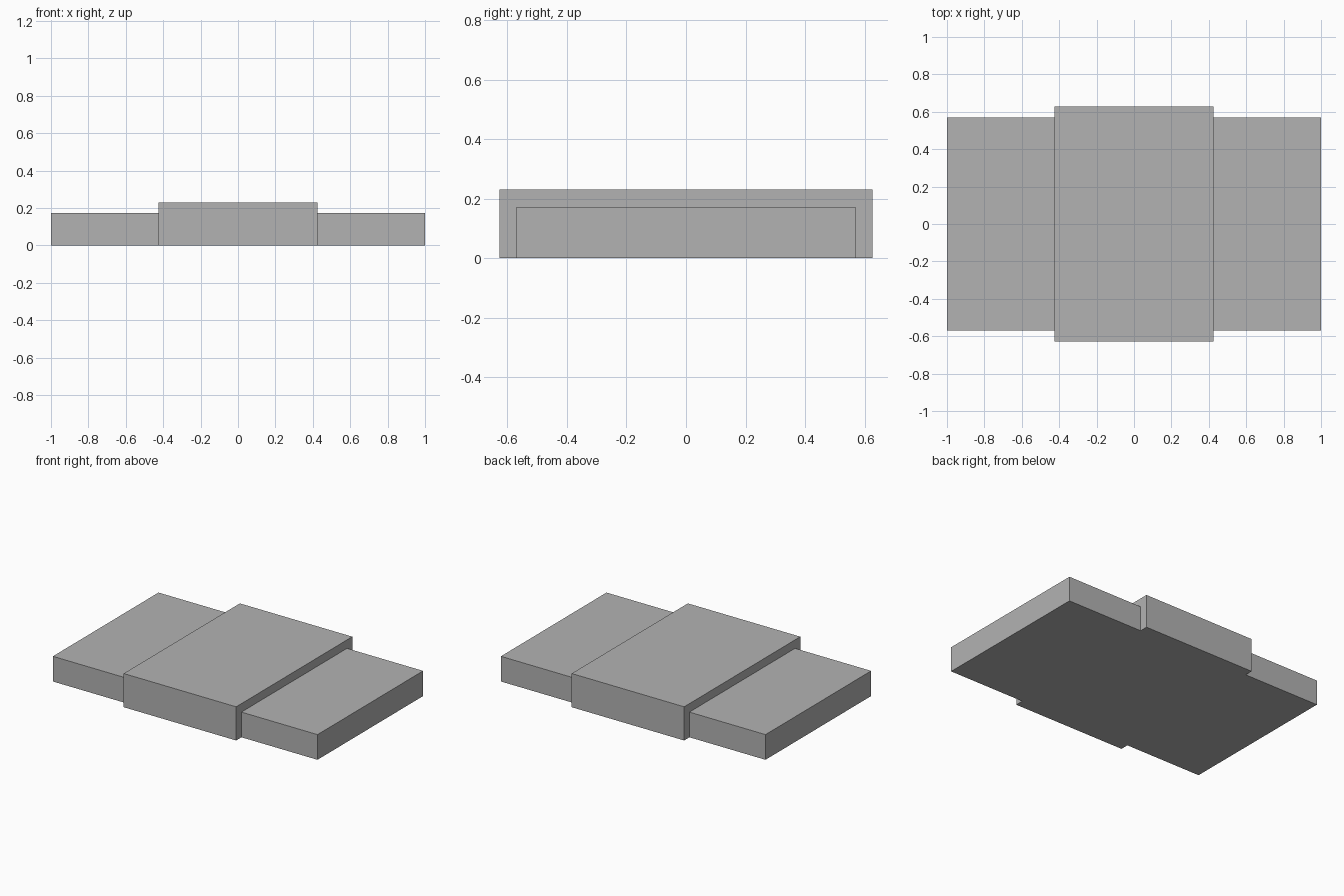
import bpy
import bmesh
from mathutils import Matrix

if "Cube" in bpy.data.objects:
    bpy.data.objects.remove(bpy.data.objects["Cube"])

grey = bpy.data.materials.new("plain grey")
grey.diffuse_color = (0.45, 0.45, 0.45, 1)
grey.use_nodes = True
grey.node_tree.nodes["Principled BSDF"].inputs["Base Color"].default_value = grey.diffuse_color


def box(name, x0, x1, half_depth, height):
    """Flat-sided block standing on z = 0 and centred on y = 0."""
    bm = bmesh.new()
    place = Matrix.Translation(((x0 + x1) / 2, 0, height / 2))
    size = Matrix.Diagonal((x1 - x0, 2 * half_depth, height, 1))
    bmesh.ops.create_cube(bm, size=1, matrix=place @ size)
    mesh = bpy.data.meshes.new(name)
    bm.to_mesh(mesh)
    bm.free()
    mesh.materials.append(grey)
    obj = bpy.data.objects.new(name, mesh)
    bpy.context.collection.objects.link(obj)
    return obj


# Taller, deeper middle block
box("centre_block", -0.425, 0.425, 0.627, 0.23)

# Lower wings butted against each side
box("left_wing", -1, -0.425, 0.57, 0.172)
box("right_wing", 0.425, 1, 0.57, 0.172)
